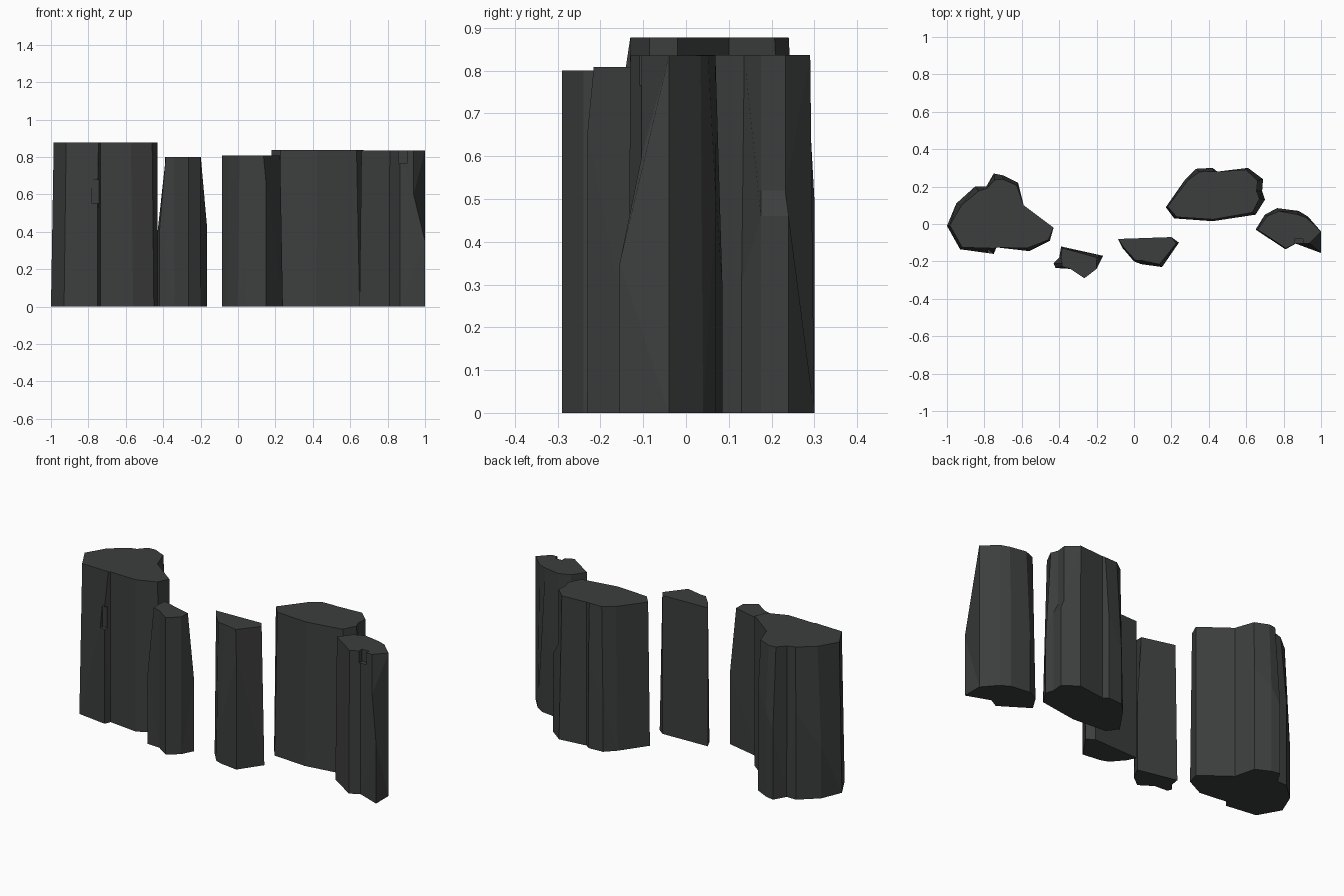
import bpy, bmesh
from mathutils import Vector

if "Cube" in bpy.data.objects:
    bpy.data.objects.remove(bpy.data.objects["Cube"])

mat = bpy.data.materials.new("dark_basalt")
mat.diffuse_color = (0.045, 0.048, 0.047, 1)
mat.use_nodes = True
mat.node_tree.nodes["Principled BSDF"].inputs["Base Color"].default_value = mat.diffuse_color


def rock(name, height, points):
    """Faceted column. Point = x, y, inset at the top, z where the inset starts, z where it ends."""
    bm = bmesh.new()
    c = Vector((sum(p[0] for p in points), sum(p[1] for p in points))) / len(points)
    rings = [[], [], [], []]
    for p in points:
        x, y, inset, z0, z1 = (tuple(p) + (0, 0, height))[:2] + \
            (p[2] if len(p) > 2 else 0, p[3] if len(p) > 3 else 0, p[4] if len(p) > 4 else height)
        low = Vector((x, y))
        top = low + (c - low).normalized() * inset
        for ring, (q, z) in zip(rings, ((low, 0), (low, z0), (top, z1), (top, height))):
            ring.append(bm.verts.new((q.x, q.y, z)))
    n = len(points)
    for a, b in zip(rings, rings[1:]):
        for i in range(n):
            j = (i + 1) % n
            bm.faces.new((a[i], a[j], b[j], b[i]))
    bm.faces.new(rings[0][::-1])
    bm.faces.new(rings[-1])
    bmesh.ops.remove_doubles(bm, verts=bm.verts, dist=1e-4)
    bmesh.ops.dissolve_degenerate(bm, edges=bm.edges, dist=1e-4)
    bmesh.ops.recalc_face_normals(bm, faces=bm.faces)
    mesh = bpy.data.meshes.new(name)
    bm.to_mesh(mesh)
    bm.free()
    ob = bpy.data.objects.new(name, mesh)
    mesh.materials.append(mat)
    bpy.context.collection.objects.link(ob)
    return ob


def notch(ob, centre, size):
    """Cut a small box-shaped chip out of a rock."""
    bpy.ops.mesh.primitive_cube_add(size=1, location=centre)
    cutter = bpy.context.object
    cutter.name = ob.name + "_cutter"
    cutter.scale = size
    cutter.hide_render = True
    cutter.display_type = 'WIRE'
    cutter.hide_set(True)
    mod = ob.modifiers.new("chip", 'BOOLEAN')
    mod.operation = 'DIFFERENCE'
    mod.solver = 'EXACT'
    mod.object = cutter


# Large left rock, outlines run counter-clockwise
left = rock("large_left_rock", 0.877, [
    (-1.0, -.01, .015), (-.93, -.135, .015), (-.75, -.16, .03, .68), (-.735, -.125),
    (-.56, -.145, .02), (-.45, -.09, .01), (-.43, -.02, 0), (-.59, .10, 0),
    (-.62, .22, .015, .6), (-.70, .26, .02, .5), (-.75, .27, .035, .4),
    (-.79, .20, .01), (-.85, .20, .03, .5), (-.95, .11, .03, .3)])
notch(left, (-.762, -.16, .615), (.035, .05, .13))

# Small low rock
rock("small_left_rock", 0.80, [
    (-.43, -.21, .045, .40), (-.42, -.235, .035, .40), (-.34, -.24, 0),
    (-.265, -.29, 0), (-.20, -.24, 0), (-.165, -.17, .035, .42), (-.39, -.12, .01),
    (-.40, -.18, .01)])

# Thin middle rock
rock("middle_rock", 0.808, [
    (-.085, -.08, 0), (-.06, -.13, .01), (0, -.20, .01), (.04, -.215, .02, .25),
    (.15, -.23, .02, .66), (.24, -.10, .015), (.20, -.07, 0)])

# Wide back rock
rock("large_back_rock", 0.837, [
    (.17, .09, .01), (.215, .03, .015), (.42, .015, .01), (.65, .05, .02),
    (.70, .13, .03, .3), (.685, .175, .03, .46, .52), (.69, .24, .03, .46, .52),
    (.61, .30, .015), (.445, .28, 0), (.42, .30, .02, .5), (.33, .295, .025, .3),
    (.275, .24, .015)])

# Right end rock
right = rock("right_rock", 0.835, [
    (.65, -.03, .01), (.81, -.135, .005), (.865, -.105, 0), (1.0, -.155, .08, .35, .60),
    (1.0, -.04, 0), (.93, .04, .01), (.88, .07, .02, .5), (.765, .085, .02, .3),
    (.70, .05, .015)])
notch(right, (.88, -.11, .81), (.045, .06, .09))
